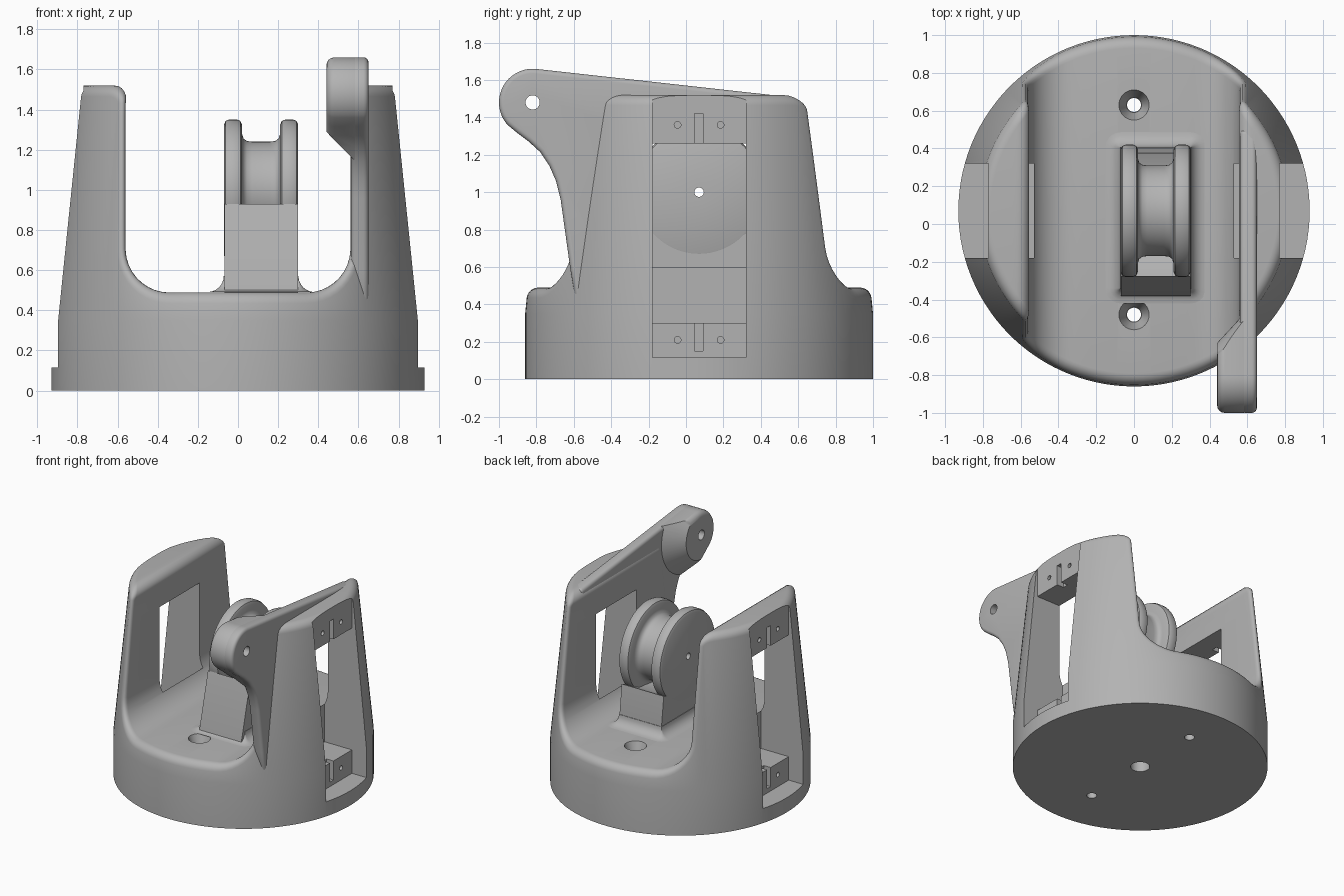
import bpy, bmesh
from math import sin, cos, pi, acos, atan2, sqrt, radians
from mathutils import Vector, Matrix

if "Cube" in bpy.data.objects:
    bpy.data.objects.remove(bpy.data.objects["Cube"])

grey = bpy.data.materials.new("plain grey")
grey.use_nodes = True
colour = (0.45, 0.45, 0.45, 1)
grey.diffuse_color = colour
grey.node_tree.nodes["Principled BSDF"].inputs["Base Color"].default_value = colour

MID = 0.07          # y of the body axis
UP = Vector((0, 0, 1))


def make(name, bm):
    bmesh.ops.recalc_face_normals(bm, faces=bm.faces[:])
    mesh = bpy.data.meshes.new(name)
    bm.to_mesh(mesh)
    bm.free()
    mesh.materials.append(grey)
    obj = bpy.data.objects.new(name, mesh)
    bpy.context.scene.collection.objects.link(obj)
    return obj


def skin(bm, rings, wrap=False):
    """Join closed rings of points with quads; returns the rings of vertices."""
    vs = [[bm.verts.new(p) for p in ring] for ring in rings]
    pairs = list(zip(vs, vs[1:])) + ([(vs[-1], vs[0])] if wrap else [])
    for a, b in pairs:
        n = len(a)
        for i in range(n):
            j = (i + 1) % n
            bm.faces.new((a[i], a[j], b[j], b[i]))
    return vs


def prism(name, poly, x0, x1):
    """Extrude a (y, z) outline along x."""
    bm = bmesh.new()
    vs = skin(bm, [[(x, y, z) for y, z in poly] for x in (x0, x1)])
    bm.faces.new(vs[0])
    bm.faces.new(vs[1])
    return make(name, bm)


def box(name, x0, x1, y0, y1, z0, z1):
    return prism(name, [(y0, z0), (y1, z0), (y1, z1), (y0, z1)], x0, x1)


def cone(name, r1, r2, start, length, axis="z", sides=32):
    turn = Matrix.Rotation(pi / 2, 4, "Y") if axis == "x" else Matrix()
    bm = bmesh.new()
    bmesh.ops.create_cone(bm, cap_ends=True, segments=sides, radius1=r1, radius2=r2, depth=length,
                          matrix=Matrix.Translation(start) @ turn @ Matrix.Translation(UP * length / 2))
    return make(name, bm)


def apply(obj, mod):
    bpy.context.view_layer.objects.active = obj
    bpy.context.view_layer.update()
    bpy.ops.object.modifier_apply(modifier=mod.name)


def cut(obj, cutter, op="DIFFERENCE"):
    mod = obj.modifiers.new("cut", "BOOLEAN")
    mod.operation, mod.solver, mod.object = op, "EXACT", cutter
    apply(obj, mod)
    bpy.data.objects.remove(cutter)


def soften(obj, width):
    mod = obj.modifiers.new("round", "BEVEL")
    mod.width, mod.segments = width, 4
    mod.limit_method, mod.angle_limit = "ANGLE", radians(50)
    apply(obj, mod)


# Body: tapered drum under a U-shaped section, with a rounded rim
TOP, KINK, TAPER = 1.52, 0.35, 0.098
WALL, CORNER, FLOOR, FILLET = 0.56, 0.08, 0.49, 0.22


def radius(z):
    return 0.93 - TAPER * max(0, z - KINK)


def arc(cx, cz, r, a0, a1, n):
    return [(cx + r * cos(radians(a0 + (a1 - a0) * i / n)),
             cz + r * sin(radians(a0 + (a1 - a0) * i / n))) for i in range(n + 1)]


rt = radius(TOP)
sweep = acos((WALL + CORNER) / rt)
half = [(-rt * cos(sweep * i / 12), TOP) for i in range(12)]
half += arc(-WALL - CORNER, TOP - CORNER, CORNER, 90, 0, 6)
low, high = FLOOR + FILLET, TOP - CORNER
half += [(-WALL, high + (low - high) * i / 10) for i in range(1, 10)]
half += arc(FILLET - WALL, low, FILLET, 180, 270, 10)
half += [((FILLET - WALL) * (1 - i / 7), FLOOR) for i in range(1, 8)]
section = half + [(-x, z) for x, z in half[-2::-1]]

N = len(section)
L = 2 * N - 2
rim, up = [], []
for k in range(L):
    i = k if k < N else L - k
    x, z = section[i]
    y = sqrt(max(0, radius(z) ** 2 - x * x))
    rim.append(Vector((x, -y if k < N else y, z)))
    d = Vector((0, 0))
    for a, b in ((i - 1, i), (i, i + 1)):
        if a >= 0 and b < N:
            d += (Vector(section[b]) - Vector(section[a])).normalized()
    up.append(Vector((-d.y, 0, d.x)).normalized())


def on_drum(p, z):
    a = atan2(p.y, p.x)
    return Vector((radius(z) * cos(a), radius(z) * sin(a), z))


STEPS, EDGE = 6, 0.055
rings = [[] for _ in range(STEPS + 3)]
for k, p in enumerate(rim):
    t = ((p - rim[k - 1]).normalized() + (rim[(k + 1) % L] - p).normalized()).normalized()
    out = Vector((p.x, p.y, 0)).normalized() + UP * TAPER
    u = up[k].cross(t).normalized()
    v = t.cross(out).normalized()
    for s in range(STEPS + 1):
        a = s * pi / 2 / STEPS
        q = p + EDGE * ((1 - sin(a)) * u + (1 - cos(a)) * v)
        rings[s].append(on_drum(q, q.z) if s == STEPS else q)
    rings[-2].append(on_drum(q, KINK))
    rings[-1].append(on_drum(q, 0))
bm = bmesh.new()
vs = skin(bm, rings)
bm.faces.new(vs[-1])
for i in range(N - 1):
    bm.faces.new(list(dict.fromkeys((vs[0][i], vs[0][i + 1], vs[0][(L - i - 1) % L], vs[0][(L - i) % L]))))
bmesh.ops.translate(bm, verts=bm.verts[:], vec=(0, MID, 0))
body = make("body", bm)


# Motor mounts in both towers: outer slot, through pocket, grooves and screw holes
def side_box(s, a, b, y0, y1, z0, z1):
    cut(body, box("cutter", *sorted((s * a, s * b)), y0, y1, z0, z1))


for s in (-1, 1):
    side_box(s, 0.77, 1.1, MID - 0.25, MID + 0.25, 0.115, 1.7)
    side_box(s, 0.53, 0.8, MID - 0.25, MID + 0.25, 0.30, 1.26)
    for z0, z1, hole_z in ((1.24, 1.42, 1.36), (0.15, 0.32, 0.21)):
        side_box(s, 0.71, 0.8, MID - 0.025, MID + 0.02, z0, z1)
        for dy in (-0.115, 0.115):
            cut(body, cone("cutter", 0.018, 0.018, Vector((s * 0.76 - 0.05, MID + dy, hole_z)), 0.1, "x", 16))

# Countersunk floor holes and the socket underneath
for y in (-0.48, 0.63):
    cut(body, cone("cutter", 0.037, 0.037, Vector((0, y, -0.1)), 0.7))
    cut(body, cone("cutter", 0.04, 0.085, Vector((0, y, 0.37)), 0.135))
cut(body, cone("cutter", 0.07, 0.07, Vector((0, MID, -0.1)), 0.3))

# Arm: flat plate on the left tower with a thicker conical boss at its end
PIN = Vector((0, -0.82, 1.48))
outline = arc(PIN.y, PIN.z, 0.18, 83.7, 222, 22)
outline += [(-0.9, 1.315), (-0.84, 1.27), (-0.78, 1.215), (-0.73, 1.14), (-0.695, 1.06), (-0.67, 0.96),
            (-0.62, 0.6), (-0.59, 0.42), (-0.25, 0.42), (-0.25, 1.3), (0.5, 1.3), (0.5, 1.515)]
arm = prism("arm_plate", outline, 0.562, 0.65)
soften(arm, 0.025)
boss = prism("arm_boss", outline, 0.44, 0.62)
soften(boss, 0.04)
cut(boss, cone("cutter", 0.103, 0.407, PIN + Vector((0.36, 0, 0)), 0.28, "x", 64), "INTERSECT")
for part in (arm, boss):
    cut(part, cone("cutter", 0.038, 0.038, PIN + Vector((0.3, 0, 0)), 0.5, "x"))

# Pulley: grooved wheel turned about a sideways axis
X0, X1 = -0.07, 0.30
left = [(0, 0.025), (0, 0.325), (0.008, 0.343), (0.025, 0.35), (0.065, 0.35), (0.082, 0.343),
        (0.09, 0.325), (0.09, 0.28), (0.098, 0.255), (0.115, 0.243), (0.14, 0.24)]
wheel = [(X0 + x, r) for x, r in left] + [(X1 - x, r) for x, r in reversed(left)]
bm = bmesh.new()
skin(bm, [[(x, MID + r * cos(a), 1 + r * sin(a)) for a in (2 * pi * i / 64 for i in range(64))]
          for x, r in wheel], wrap=True)
pulley = make("pulley", bm)

# Pulley support with a curved foot
support = prism("pulley_support", [(-0.39, 0.4), (-0.38, 0.52), (-0.277, 0.93), (-0.16, 0.82), (0.07, 0.74),
                                   (0.28, 0.76), (0.375, 0.8), (0.405, 0.55), (0.405, 0.4)], X0 + 0.002, X1 - 0.002)
FOOT = 0.08
rings = []
for k in range(7):
    a = k * pi / 12
    e, z = FOOT * (1 - sin(a)) + 0.001, FLOOR + 0.001 + FOOT * (1 - cos(a))
    ring = []
    for q, (x, y) in enumerate(((X1, 0.405), (X0, 0.405), (X0, -0.34), (X1, -0.34))):
        ring += [(px, py, z) for px, py in arc(x, y, e, 90 * q, 90 * q + 90, 5)]
    rings.append(ring)
bm = bmesh.new()
vs = skin(bm, rings)
bm.faces.new(vs[0])
bm.faces.new(vs[-1])
foot = make("support_foot", bm)

# Smooth shading with crisp edges
for obj in (body, arm, boss, pulley, support, foot):
    bpy.ops.object.select_all(action="DESELECT")
    obj.select_set(True)
    bpy.context.view_layer.objects.active = obj
    bpy.ops.object.shade_smooth_by_angle(angle=radians(38))
